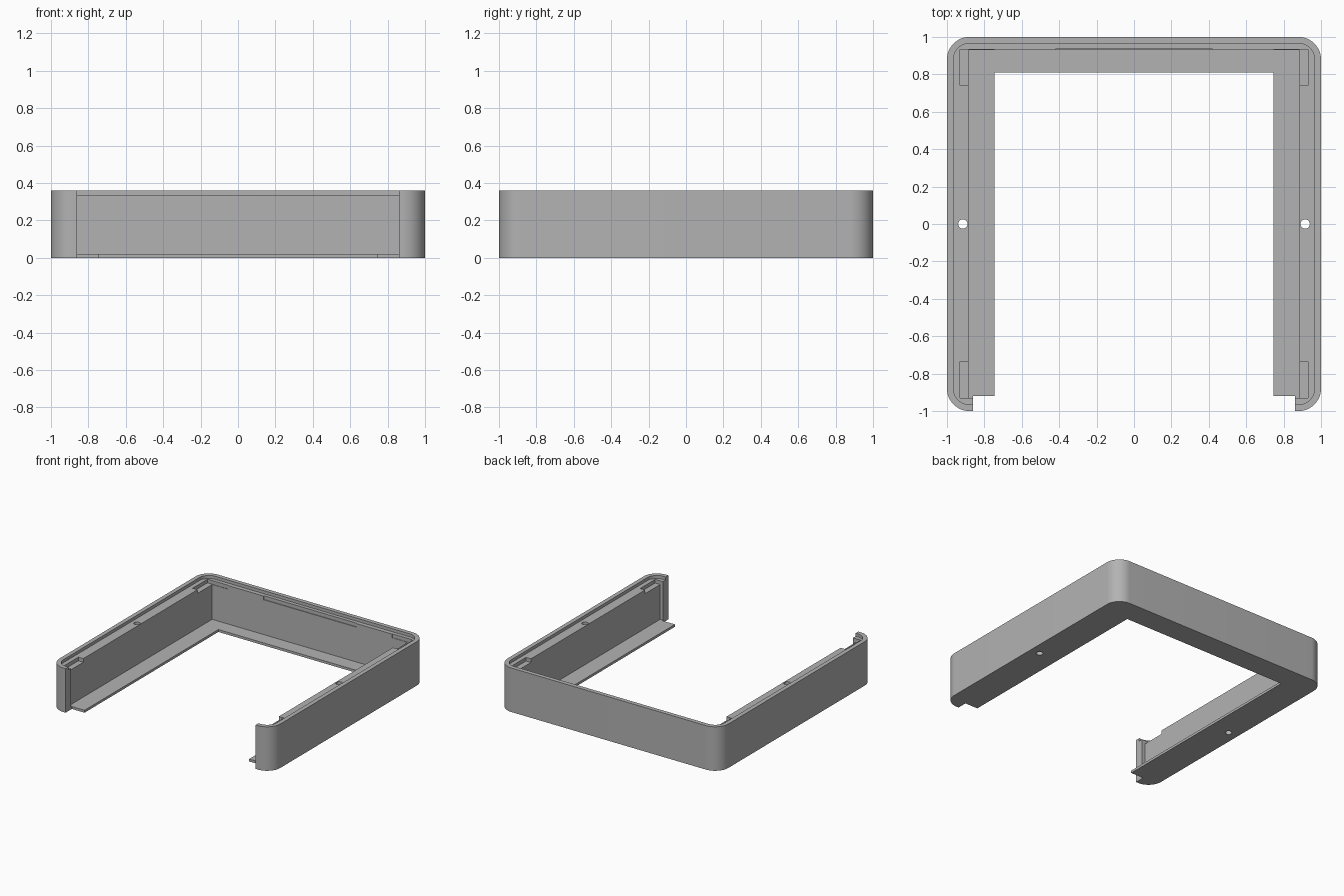
import bpy, bmesh, math

if "Cube" in bpy.data.objects:
    bpy.data.objects.remove(bpy.data.objects["Cube"], do_unlink=True)

HEIGHT, LEDGE, POCKET, FLOOR = 0.36, 0.335, 0.305, 0.02
ABOVE, BELOW = 0.5, -0.2

grey = bpy.data.materials.new("plain grey")
grey.use_nodes = True
colour = (0.45, 0.45, 0.45, 1)
grey.diffuse_color = colour
grey.node_tree.nodes["Principled BSDF"].inputs["Base Color"].default_value = colour


def prism(name, outline, z0, z1):
    """Extrude a flat outline from z0 to z1."""
    bm = bmesh.new()
    base = bm.faces.new([bm.verts.new((x, y, z0)) for x, y in outline])
    top = bmesh.ops.extrude_face_region(bm, geom=[base])["geom"]
    bmesh.ops.translate(bm, vec=(0, 0, z1 - z0),
                        verts=[v for v in top if isinstance(v, bmesh.types.BMVert)])
    bmesh.ops.recalc_face_normals(bm, faces=bm.faces)
    mesh = bpy.data.meshes.new(name)
    bm.to_mesh(mesh)
    bm.free()
    mesh.materials.append(grey)
    obj = bpy.data.objects.new(name, mesh)
    bpy.context.collection.objects.link(obj)
    return obj


def arc(cx, cy, radius, start, sweep, steps):
    return [(cx + radius * math.cos(start + sweep * i / steps),
             cy + radius * math.sin(start + sweep * i / steps)) for i in range(steps + 1)]


def rounded_square(half, radius):
    c = half - radius
    corners = [(c, c), (-c, c), (-c, -c), (c, -c)]
    return [p for i, (x, y) in enumerate(corners)
            for p in arc(x, y, radius, i * math.pi / 2, math.pi / 2, 16)]


def box(x0, x1, y0, y1):
    return [(x0, y0), (x1, y0), (x1, y1), (x0, y1)]


# Outer shell with rounded corners
frame = prism("open_frame", rounded_square(1, 0.12), 0, HEIGHT)


def cut(outline, z0, z1=ABOVE):
    """Subtract a prism from the frame."""
    cutter = prism("cutter", outline, z0, z1)
    cutter.hide_render = True
    mod = frame.modifiers.new("cut", "BOOLEAN")
    mod.operation, mod.solver, mod.object = "DIFFERENCE", "EXACT", cutter
    bpy.context.view_layer.objects.active = frame
    bpy.ops.object.modifier_apply(modifier=mod.name)
    bpy.data.objects.remove(cutter, do_unlink=True)


# Recessed ledge inside the rim, then the cavity above the bottom flange
cut(rounded_square(0.965, 0.085), LEDGE)
cut(box(-0.885, 0.885, -0.93, 0.93), FLOOR)

# Open middle and open front
cut(box(-0.745, 0.745, -1.2, 0.81), BELOW)
cut(box(-0.86, 0.86, -1.2, -0.92), BELOW)

# Shallow catch slot in the back wall
cut(box(-0.42, 0.42, 0.9, 0.936), POCKET, LEDGE + 0.01)

for side in (-1, 1):
    # Corner pockets at back and front, with a shallow run along the back wall
    xs = sorted((side * 0.8, side * 0.93))
    cut(box(*xs, 0.74, 0.934), POCKET)
    cut(box(*xs, -0.93, -0.735), POCKET)
    cut(box(*sorted((side * 0.745, side * 0.9)), 0.9, 0.934), POCKET)
    # Screw hole through each side wall
    cut(arc(side * 0.915, 0, 0.025, 0, math.tau * 23 / 24, 23), BELOW)

bpy.ops.object.select_all(action="DESELECT")
frame.select_set(True)
bpy.context.view_layer.objects.active = frame
bpy.ops.object.shade_smooth_by_angle(angle=math.radians(30))
